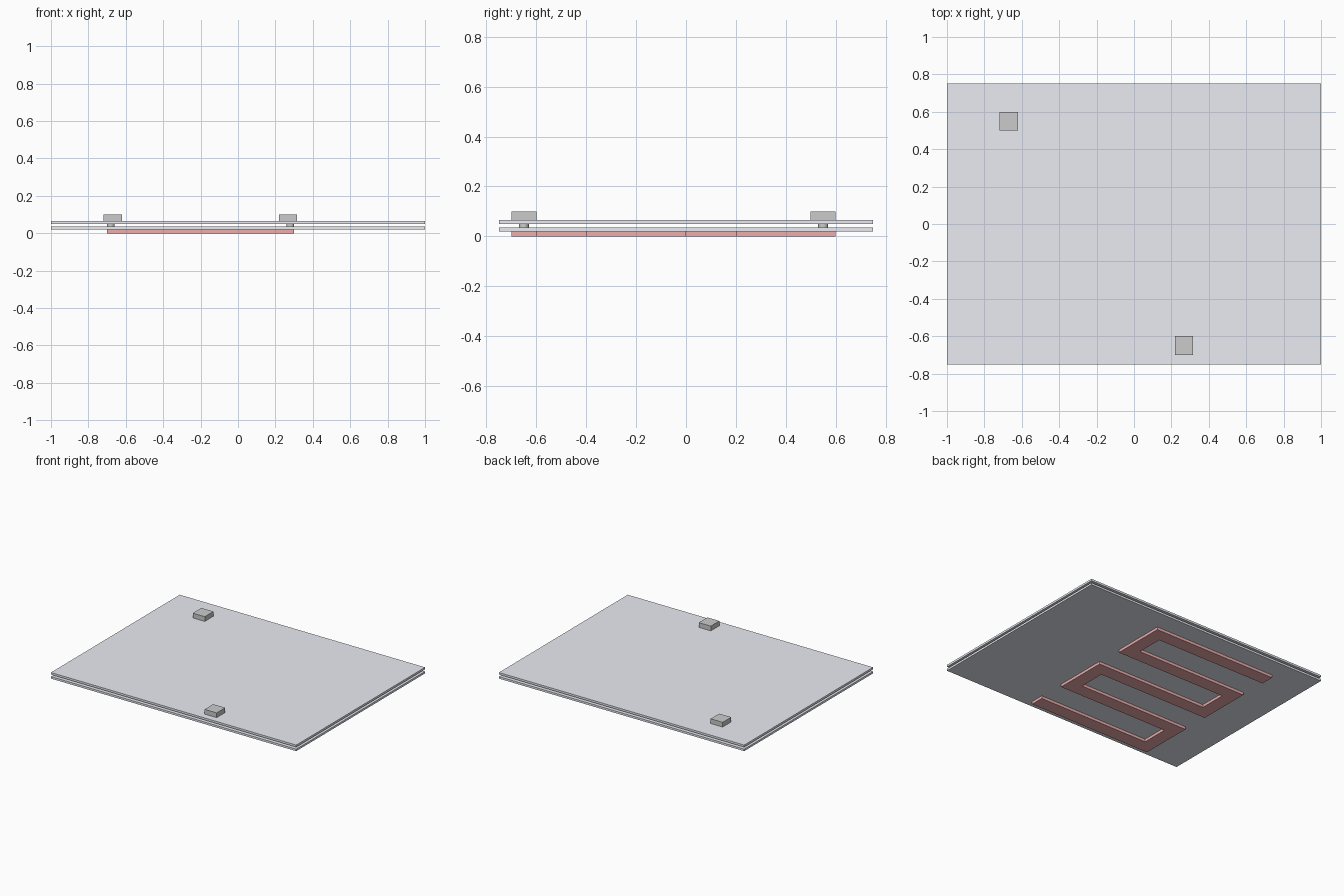
import bpy, bmesh
from mathutils import Vector

if "Cube" in bpy.data.objects:
    bpy.data.objects.remove(bpy.data.objects["Cube"])


def material(name, rgb):
    m = bpy.data.materials.new(name)
    m.diffuse_color = (*rgb, 1)
    m.use_nodes = True
    m.node_tree.nodes["Principled BSDF"].inputs["Base Color"].default_value = m.diffuse_color
    return m


def box(name, x, y, z, mat=None):
    """Box from (min, max) ranges."""
    bpy.ops.mesh.primitive_cube_add(size=1, location=(sum(x) / 2, sum(y) / 2, sum(z) / 2))
    o = bpy.context.object
    o.name = name
    o.scale = (x[1] - x[0], y[1] - y[0], z[1] - z[0])
    bpy.ops.object.transform_apply(location=False, rotation=False, scale=True)
    if mat:
        o.data.materials.append(mat)
    return o


def strip(name, path, width, height, mat):
    """Flat mitred ribbon along a right-angled path, extruded upward from z = 0."""
    pts = [Vector(p) for p in path]
    dirs = [(b - a).normalized() for a, b in zip(pts, pts[1:])]
    normals = [Vector((-d.y, d.x)) for d in dirs]
    bm = bmesh.new()
    rows = []
    for i, p in enumerate(pts):
        if 0 < i < len(pts) - 1:
            off = normals[i - 1] + normals[i]      # mitre at a 90 degree corner
        else:
            off = normals[min(i, len(normals) - 1)]
        off = off * width / 2
        rows.append([bm.verts.new((*(p + s * off), 0)) for s in (1, -1)])
    for a, b in zip(rows, rows[1:]):
        bm.faces.new((a[0], a[1], b[1], b[0]))
    top = bmesh.ops.extrude_face_region(bm, geom=bm.faces[:], use_keep_orig=True)["geom"]
    verts = [v for v in top if isinstance(v, bmesh.types.BMVert)]
    bmesh.ops.translate(bm, verts=verts, vec=(0, 0, height))
    bmesh.ops.recalc_face_normals(bm, faces=bm.faces[:])
    me = bpy.data.meshes.new(name)
    bm.to_mesh(me)
    bm.free()
    me.materials.append(mat)
    o = bpy.data.objects.new(name, me)
    bpy.context.collection.objects.link(o)
    return o


plate_mat = material("pale_plate", (0.82, 0.84, 0.9))
coil_mat = material("red_channel", (0.85, 0.42, 0.42))

# Two thin plates with an open gap
for name, z in (("lower_plate", 0.02), ("upper_plate", 0.05)):
    box(name, (-1, 1), (-0.75, 0.75), (z, z + 0.015), plate_mat)

# Serpentine channel under the lower plate: five runs, alternating turns
path = []
for i in range(5):
    y = -0.65 + 0.3 * i
    first, last = (0.25, -0.65) if i % 2 == 0 else (-0.65, 0.25)
    path += [(0.3 if i == 0 else first, y), (-0.7 if i == 4 else last, y)]
strip("serpentine_channel", path, 0.1, 0.02, coil_mat)

# Port block and connecting pin at each end of the channel
for end, bx, px, y in (("inlet", -0.67, -0.68, 0.55), ("outlet", 0.267, 0.28, -0.65)):
    box(end + "_block", (bx - 0.049, bx + 0.049), (y - 0.05, y + 0.05), (0.065, 0.1))
    bpy.ops.mesh.primitive_cylinder_add(vertices=24, radius=0.02, depth=0.015,
                                        location=(px, y, 0.0425))
    bpy.context.object.name = end + "_pin"
    bpy.ops.object.shade_smooth_by_angle()
